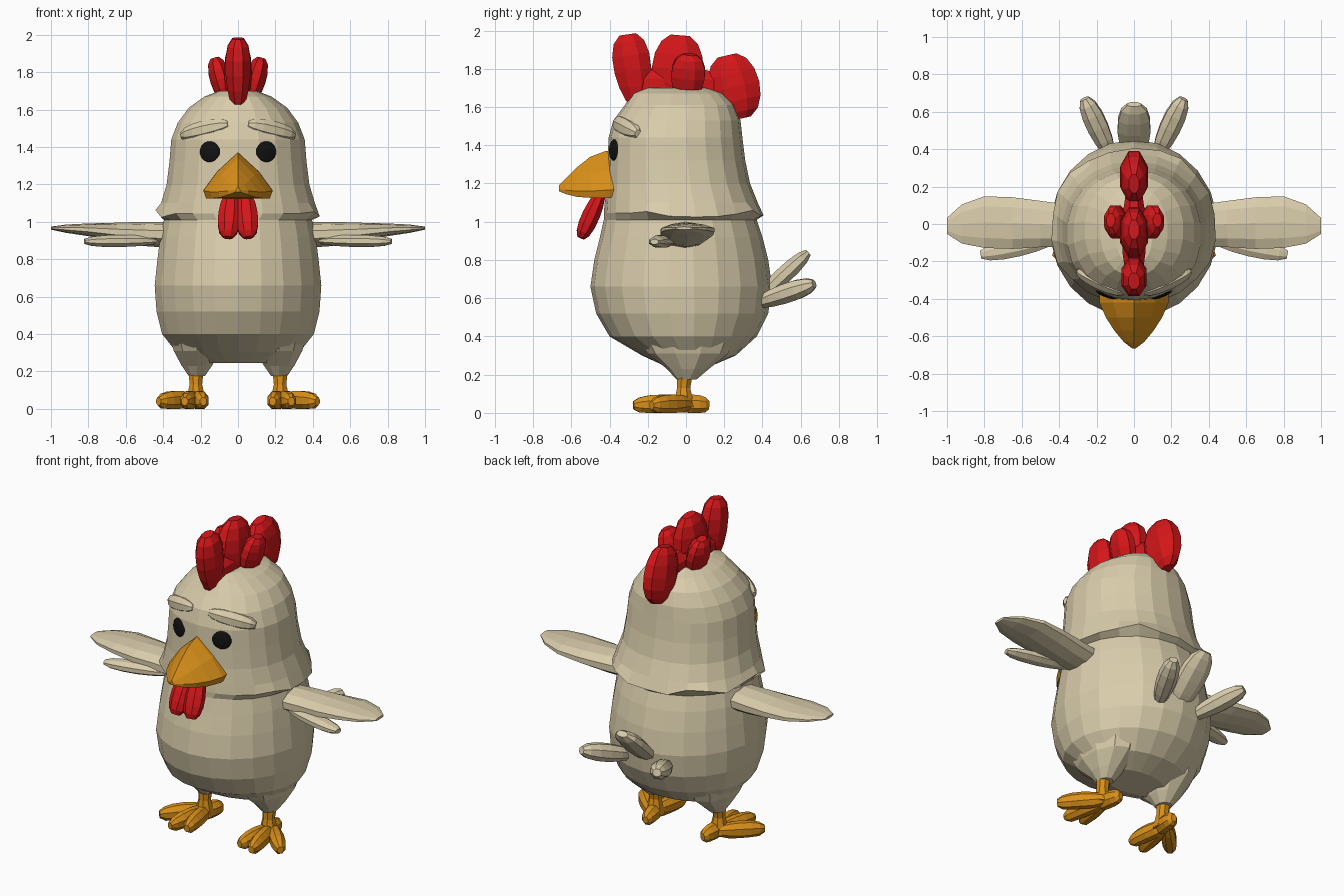
import bpy, bmesh, math, random
from mathutils import Vector as V

random.seed(4)
cube = bpy.data.objects.get("Cube")
if cube:
    bpy.data.objects.remove(cube, do_unlink=True)


def material(name, rgb):
    m = bpy.data.materials.new(name)
    m.use_nodes = True
    m.diffuse_color = (*rgb, 1)
    m.node_tree.nodes["Principled BSDF"].inputs["Base Color"].default_value = (*rgb, 1)
    return m


CREAM = material("cream feathers", (0.70, 0.61, 0.41))
ORANGE = material("orange horn", (0.70, 0.28, 0.01))
RED = material("red comb", (0.66, 0.008, 0.01))
BLACK = material("black eye", (0.006, 0.006, 0.006))


def skin(name, rows, mat):
    """Bridge equal-length rows of points into a closed, flat-shaded mesh."""
    bm = bmesh.new()
    rings = [[bm.verts.new((p[0], p[1], max(p[2], 0))) for p in row] for row in rows]
    n = len(rings[0])
    for a, b in zip(rings, rings[1:]):
        for i in range(n):
            j = (i + 1) % n
            bm.faces.new((a[i], a[j], b[j], b[i]))
    bm.faces.new(rings[0][::-1])
    bm.faces.new(rings[-1])
    bmesh.ops.recalc_face_normals(bm, faces=bm.faces)
    me = bpy.data.meshes.new(name)
    bm.to_mesh(me)
    bm.free()
    me.materials.append(mat)
    ob = bpy.data.objects.new(name, me)
    bpy.context.collection.objects.link(ob)
    return ob


def oval(centre, u, v, n, power=1.0):
    """Points of an ellipse, squarer when power is below one."""
    def soft(c):
        return math.copysign(abs(c) ** power, c)
    angles = [math.tau * (i + 0.5) / n for i in range(n)]
    return [V(centre) + V(u) * soft(math.cos(a)) + V(v) * soft(math.sin(a)) for a in angles]


def upright(rings, n, cx=0, power=1.0):
    """Rings given as height, half width, front y, back y."""
    return [oval((cx, (f + b) / 2, z), (w, 0, 0), (0, (b - f) / 2, 0), n, power)
            for z, w, f, b in rings]


def lobe(name, a, b, ru, rv, mat, taper=0.0, side=(1, 0, 0), n=8, steps=6):
    """Rounded blob from a to b, thicker towards b when taper is positive."""
    a, b = V(a), V(b)
    axis = (b - a).normalized()
    u = (V(side) - axis * V(side).dot(axis)).normalized()
    v = axis.cross(u)
    rows = []
    for k in range(steps + 1):
        ang = 0.3 + (math.pi - 0.6) * k / steps
        t = 0.5 - 0.5 * math.cos(ang) / math.cos(0.3)
        r = math.sin(ang) ** 0.8 * (1 + taper * (2 * t - 1))
        rows.append(oval(a.lerp(b, t), u * ru * r, v * rv * r, n))
    return skin(name, rows, mat)


# Body and head in one skin, with a ragged collar at the neck
lower = [(0.245, 0.20, -0.11, 0.13), (0.30, 0.33, -0.23, 0.26), (0.40, 0.41, -0.40, 0.37),
         (0.52, 0.44, -0.47, 0.43), (0.66, 0.45, -0.50, 0.45), (0.80, 0.435, -0.48, 0.43),
         (0.92, 0.42, -0.45, 0.40), (1.01, 0.40, -0.43, 0.37)]
collar = [(1.045, 0.43, -0.43, 0.395)]
head = [(1.10, 0.415, -0.425, 0.375), (1.20, 0.385, -0.415, 0.335), (1.32, 0.37, -0.41, 0.31),
        (1.44, 0.36, -0.405, 0.295), (1.53, 0.325, -0.38, 0.285), (1.61, 0.265, -0.32, 0.255),
        (1.67, 0.18, -0.28, 0.20), (1.70, 0.10, -0.22, 0.12)]
ruff = upright(collar, 22, power=0.93)
for i, p in enumerate(ruff[0]):
    if p.y > -0.25:
        grow = 1 + random.uniform(0, 0.05)
        p.x *= grow
        p.y *= grow
        p.z += random.uniform(-0.025, 0.025)
body = skin("body", upright(lower, 22) + ruff + upright(head, 22, power=0.93), CREAM)
bpy.context.view_layer.update()

# Beak: ridged upper part with a thin lip below
rows = []
for y, w, low, lip, top in [(-0.34, 0.185, 1.13, 1.17, 1.37), (-0.42, 0.185, 1.125, 1.165, 1.37),
                            (-0.50, 0.15, 1.125, 1.16, 1.34), (-0.57, 0.105, 1.13, 1.16, 1.285),
                            (-0.63, 0.055, 1.145, 1.165, 1.225), (-0.665, 0.01, 1.16, 1.17, 1.19)]:
    mid = lip + 0.5 * (top - lip)
    half = [(w * 0.6, mid), (w, lip), (w * 0.92, low)]
    outline = [(0, top)] + half + [(-x, z) for x, z in reversed(half)]
    rows.append([(x, y, z) for x, z in outline])
skin("beak", rows, ORANGE)

# Comb
lobe("comb_front", (0, -0.25, 1.60), (0, -0.305, 1.98), 0.072, 0.105, RED, 0.2)
lobe("comb_middle", (0, -0.06, 1.62), (0, -0.03, 1.975), 0.08, 0.145, RED)
lobe("comb_base", (0, -0.31, 1.71), (0, 0.20, 1.71), 0.07, 0.11, RED)
lobe("comb_back", (0, 0.29, 1.54), (0, 0.215, 1.87), 0.08, 0.145, RED)

# Tail middle feather
lobe("tail_middle", (0, 0.36, 0.58), (0, 0.64, 0.84), 0.095, 0.048, CREAM, 0.1)

for s, tag in ((1, "left"), (-1, "right")):
    # Face
    hit, spot, normal, _ = body.ray_cast(V((s * 0.152, -2, 1.375)), V((0, 1, 0)))
    lobe(tag + "_eye", spot - normal * 0.02, spot + normal * 0.012, 0.06, 0.06, BLACK,
         n=16, steps=4)
    lobe(tag + "_brow", (s * 0.30, -0.25, 1.46), (s * 0.05, -0.365, 1.52), 0.055, 0.05, CREAM,
         side=(0, 0, 1))
    lobe(tag + "_wattle", (s * 0.035, -0.44, 1.16), (s * 0.055, -0.55, 0.915), 0.065, 0.05,
         RED, 0.12)
    lobe(tag + "_comb_side", (s * 0.06, 0.0, 1.64), (s * 0.125, 0.02, 1.875), 0.06, 0.095,
         RED, 0.1)

    # Wing with a small trailing feather
    wing = [(0.36, -0.01, 0.12, 0.93, 0.07), (0.50, 0.0, 0.13, 0.935, 0.065),
            (0.65, 0.005, 0.145, 0.945, 0.05), (0.80, 0.01, 0.145, 0.957, 0.034),
            (0.92, 0.0, 0.11, 0.963, 0.022), (1.0, -0.01, 0.045, 0.966, 0.008)]
    skin(tag + "_wing", [oval((s * x, y, z), (0, hy, 0), (0, 0, hz), 10)
                         for x, y, hy, z, hz in wing], CREAM)
    lobe(tag + "_wing_feather", (s * 0.42, -0.08, 0.90), (s * 0.82, -0.165, 0.895), 0.055, 0.035,
         CREAM, 0.1, side=(0, 1, 0))

    # Outer tail feather
    lobe(tag + "_tail", (s * 0.12, 0.36, 0.57), (s * 0.265, 0.67, 0.675), 0.06, 0.055, CREAM, 0.15)

    # Thigh, shank and toes
    thigh = [(0.44, 0.17, -0.28, 0.28), (0.31, 0.13, -0.20, 0.22),
             (0.23, 0.085, -0.10, 0.12), (0.175, 0.045, -0.05, 0.055)]
    skin(tag + "_thigh", upright(thigh, 10, s * 0.22), CREAM)
    shank = [(0.21, 0.045, -0.05, 0.04), (0.13, 0.036, -0.05, 0.025), (0.03, 0.06, -0.07, 0.05)]
    skin(tag + "_shank", upright(shank, 8, s * 0.225), ORANGE)
    for part, x, y in (("inner_toe", 0.185, -0.25), ("middle_toe", 0.285, -0.275),
                       ("outer_toe", 0.425, -0.18), ("heel", 0.20, 0.12)):
        end = V((s * x, y, 0.04))
        start = V((s * 0.225, 0.03 if y < 0 else -0.06, 0.05))
        across = (end - start).cross(V((0, 0, 1)))
        lobe(tag + "_" + part, start, end, 0.045, 0.055, ORANGE, 0.1, side=across)
